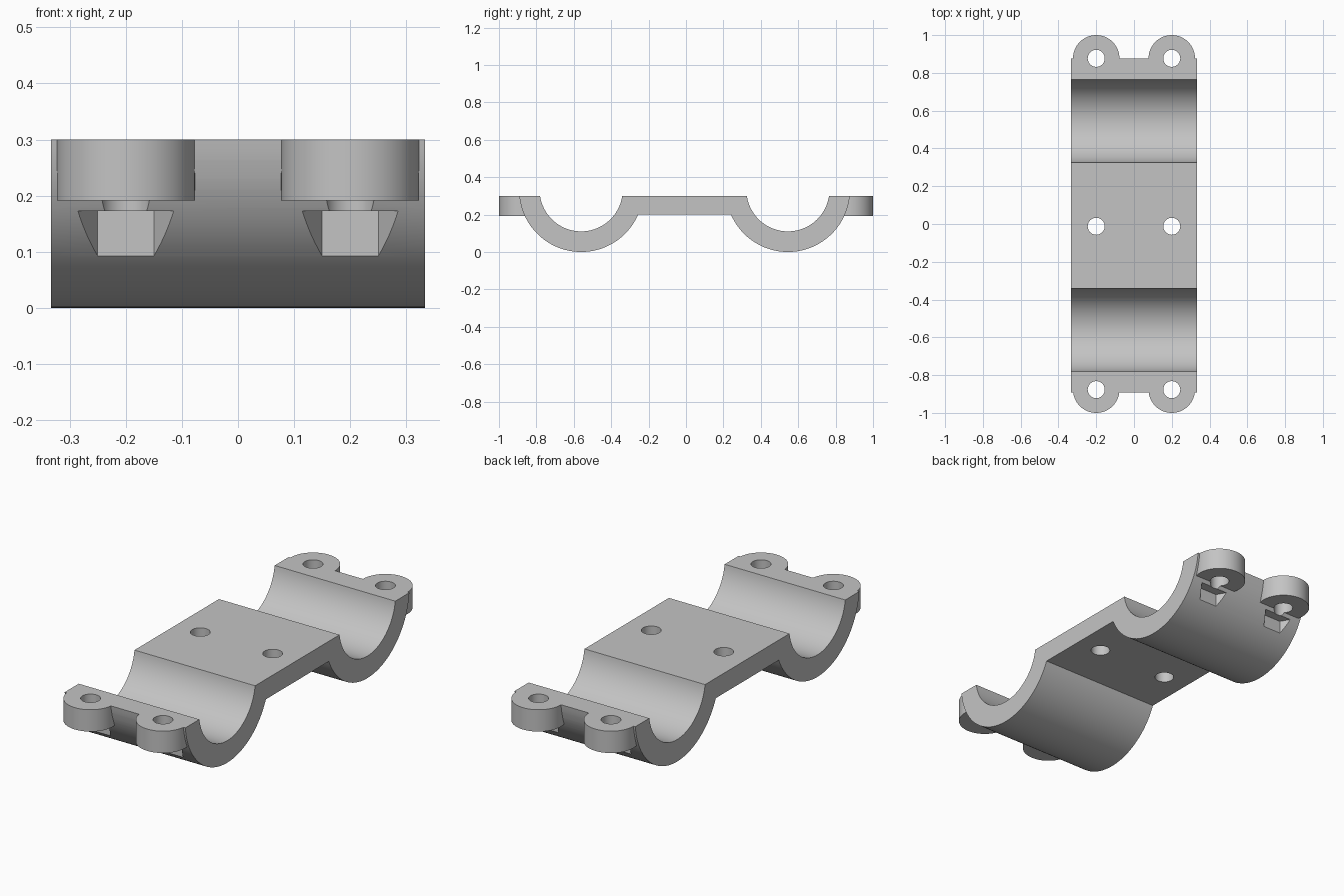
import bpy, bmesh
from math import sin, cos, pi, asin, sqrt, radians

cube = bpy.data.objects.get("Cube")
if cube:
    bpy.data.objects.remove(cube, do_unlink=True)

TOP = 0.30            # upper face of the bracket
PLATE_BOTTOM = 0.20   # underside of the centre plate
HALF_WIDTH = 0.333
AXIS_Z = 0.332        # axis height of both cradles
INNER, OUTER = 0.222, 0.332
CRADLES = (-0.5605, 0.545)
LUG_X, LUG_Y, LUG_R = 0.2, 0.877, 0.123

grey = bpy.data.materials.new("light_grey")
grey.use_nodes = True
colour = (0.55, 0.55, 0.55, 1)
grey.diffuse_color = colour
grey.node_tree.nodes["Principled BSDF"].inputs["Base Color"].default_value = colour


def prism(name, points, offset):
    """Extrude a closed outline of 3D points along an offset."""
    bm = bmesh.new()
    face = bm.faces.new([bm.verts.new(p) for p in points])
    side = bmesh.ops.extrude_face_region(bm, geom=[face])
    moved = [v for v in side["geom"] if isinstance(v, bmesh.types.BMVert)]
    bmesh.ops.translate(bm, vec=offset, verts=moved)
    bmesh.ops.recalc_face_normals(bm, faces=bm.faces)
    mesh = bpy.data.meshes.new(name)
    bm.to_mesh(mesh)
    bm.free()
    mesh.materials.append(grey)
    obj = bpy.data.objects.new(name, mesh)
    bpy.context.collection.objects.link(obj)
    return obj


def post(name, x, y, radius, sides, z0, z1, clip=0.0):
    """Upright prism; clip keeps it at least that far from the middle."""
    pts = []
    for i in range(sides):
        a = 2 * pi * i / sides
        px, py = x + radius * cos(a), y + radius * sin(a)
        if clip and abs(py) < clip:
            continue
        pts.append((px, py, z0))
    return prism(name, pts, (0, 0, z1 - z0))


def combine(target, tool, operation):
    mod = target.modifiers.new(operation.lower(), "BOOLEAN")
    mod.operation, mod.solver, mod.object = operation, "EXACT", tool
    bpy.context.view_layer.objects.active = target
    bpy.ops.object.modifier_apply(modifier=mod.name)
    bpy.data.objects.remove(tool, do_unlink=True)


def arc(centre, radius, z_start, z_end, steps=48):
    """Lower arc from z_start on the -y side to z_end on the +y side."""
    a0 = pi + asin((AXIS_Z - z_start) / radius)
    a1 = 2 * pi - asin((AXIS_Z - z_end) / radius)
    angles = [a0 + (a1 - a0) * i / steps for i in range(steps + 1)]
    return [(centre + radius * cos(a), AXIS_Z + radius * sin(a)) for a in angles]


# Main body: two half-round cradles joined by a flat plate
front, back = CRADLES
lower = arc(front, OUTER, TOP, PLATE_BOTTOM) + arc(back, OUTER, PLATE_BOTTOM, TOP)
upper = arc(front, INNER, TOP, TOP) + arc(back, INNER, TOP, TOP)
outline = lower + upper[::-1]
body = prism("cradle_bracket", [(-HALF_WIDTH, y, z) for y, z in outline],
             (2 * HALF_WIDTH, 0, 0))

corners = [(sx * LUG_X, sy * LUG_Y) for sx in (-1, 1) for sy in (-1, 1)]

# Rounded bolt lugs on the outer edges
for x, y in corners:
    combine(body, post("bolt_lug", x, y, LUG_R, 96, 0.191, TOP, 0.83), "UNION")

# Hexagonal nut pockets beneath the lugs
for x, y in corners:
    combine(body, post("nut_pocket", x, y, 0.1, 6, -0.1, 0.173), "DIFFERENCE")

# Bolt holes through the lugs and the centre plate
for x, y in corners + [(-LUG_X, -0.012), (LUG_X, -0.012)]:
    combine(body, post("bolt_hole", x, y, 0.045, 48, -0.1, 0.5), "DIFFERENCE")

bpy.ops.object.select_all(action="DESELECT")
body.select_set(True)
bpy.context.view_layer.objects.active = body
bpy.ops.object.shade_smooth_by_angle(angle=radians(25))
